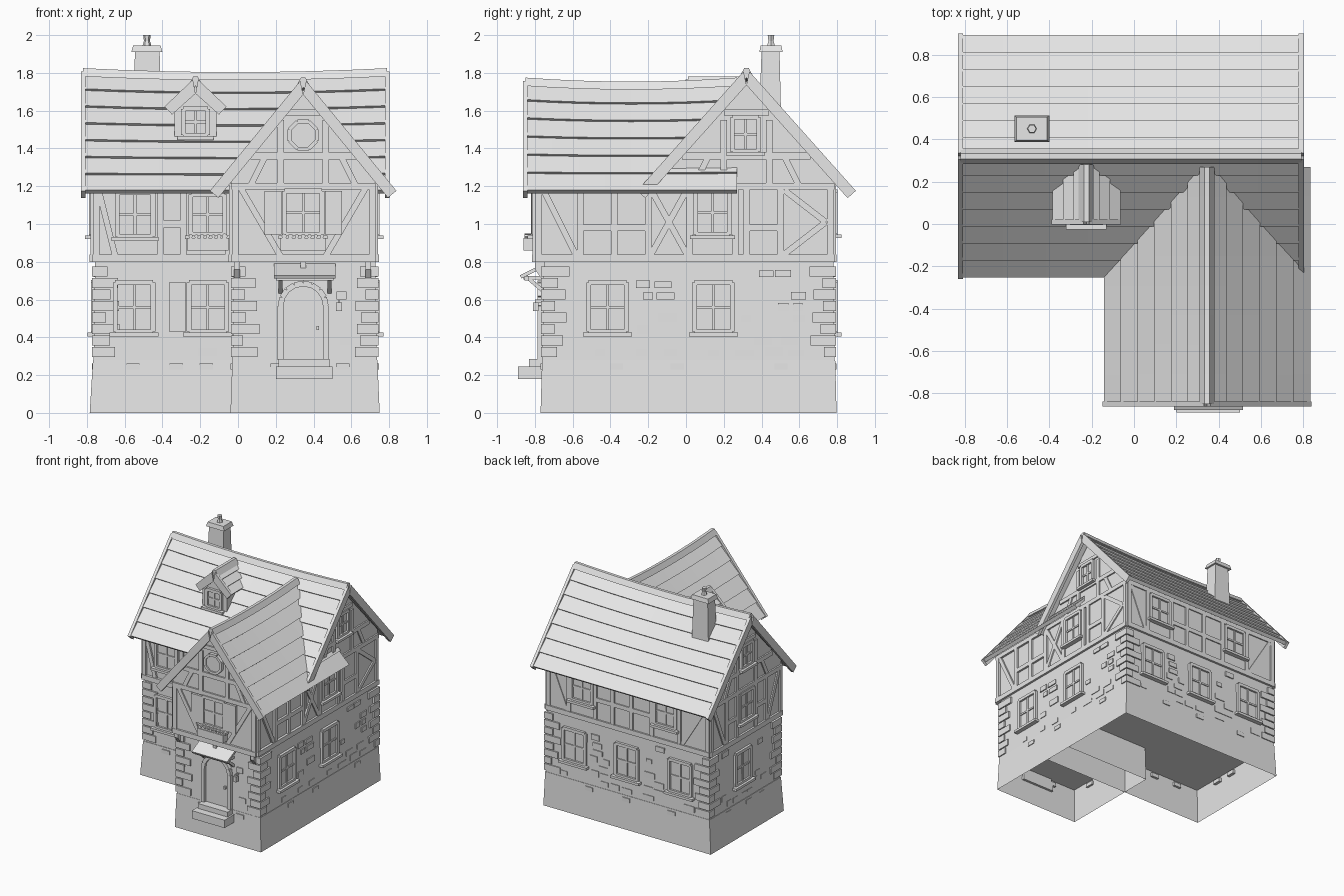
import bpy, bmesh, math, random

if "Cube" in bpy.data.objects:
    bpy.data.objects.remove(bpy.data.objects["Cube"])
random.seed(4)
parts, blocked = {}, {}

# Wall frames: normal axis, plane position, outward sign
RIGHT, LEFT, BACK = ("x", .73, 1), ("x", -.757, -1), ("y", .782, 1)
FRONT, WING, SIDE = ("y", -.14, -1), ("y", -.755, -1), ("x", -.025, -1)
LEFT_UP, FRONT_UP, WING_UP, SIDE_UP = ("x", -.77, -1), ("y", -.15, -1), ("y", -.8, -1), ("x", -.035, -1)
ALONG_X, ALONG_Y = ("x", 0, 1), ("y", 0, 1)
DORMER = ("y", .015, -1)


def place(frame, u, d, z):
    axis, plane, sign = frame
    return (plane + sign * d, u, z) if axis == "x" else (u, plane + sign * d, z)


def loft(name, rings, caps=(True, True)):
    if name not in parts:
        parts[name] = bmesh.new()
    bm = parts[name]
    loops = [[bm.verts.new(p) for p in ring] for ring in rings]
    n = len(loops[0])
    for a, b in zip(loops, loops[1:]):
        for i in range(n):
            j = (i + 1) % n
            bm.faces.new((a[i], a[j], b[j], b[i]))
    if caps[0]:
        bm.faces.new(loops[0][::-1])
    if caps[1]:
        bm.faces.new(loops[-1])


def prism(name, frame, pts, d0, d1):
    loft(name, [[place(frame, u, d, z) for u, z in pts] for d in (d0, d1)])


def block(name, frame, u0, u1, z0, z1, d1, d0=-.01):
    prism(name, frame, [(u0, z0), (u1, z0), (u1, z1), (u0, z1)], d0, d1)


def bar(name, frame, u0, z0, u1, z1, width=.035, d1=.012, d0=-.01):
    length = math.hypot(u1 - u0, z1 - z0)
    a, b = -(z1 - z0) / length * width / 2, (u1 - u0) / length * width / 2
    prism(name, frame, [(u0 + a, z0 + b), (u1 + a, z1 + b), (u1 - a, z1 - b), (u0 - a, z0 - b)], d0, d1)


def tapered(name, low, high, z0, z1, caps):
    ring = lambda r, z: [(r[0], r[2], z), (r[1], r[2], z), (r[1], r[3], z), (r[0], r[3], z)]
    loft(name, [ring(low, z0), ring(high, z1)], caps)


def window(frame, u, z, w=.2, h=.26, shutters="", flowers=False):
    a, b, c, d = u - w / 2, u + w / 2, z - h / 2, z + h / 2
    blocked.setdefault(frame, []).append((a - .04, b + .04, c - .04, d + .03))
    block("window_panes", frame, a, b, c, d, .004)
    for x in (a, b):
        bar("window_frames", frame, x, c, x, d, .025, .02)
    for y in (c, d):
        bar("window_frames", frame, a, y, b, y, .025, .02)
    bar("window_bars", frame, u, c, u, d, .014, .012)
    bar("window_bars", frame, a, z, b, z, .014, .012)
    block("window_sills", frame, a - .03, b + .03, c - .025, c - .005, .04)
    for side in shutters:
        s = a - .06 if side == "L" else b + .06
        block("shutters", frame, s - .045, s + .045, c, d, .018)
        blocked[frame].append((s - .06, s + .06, c, d))
    if flowers:
        block("flower_boxes", frame, a - .02, b + .02, c - .085, c - .02, .06)
        for k in range(7):
            x = a + w * k / 6
            r = random.uniform(.01, .016)
            prism("flowers", frame, [(x + r * math.cos(q), c - .01 + r * math.sin(q)) for q in range(6)], .02, .055)


def stones(frame, u0, u1, count):
    # Scattered facing stones that keep clear of openings
    taken = blocked.setdefault(frame, [])
    for _ in range(count * 4):
        w, h = random.uniform(.05, .1), random.uniform(.03, .05)
        u, z = random.uniform(u0, u1 - w), .3 + .06 * random.randrange(8)
        box = (u, u + w, z, z + h)
        if count and not any(u < t[1] and u + w > t[0] and z < t[3] and z + h > t[2] for t in taken):
            block("wall_stones", frame, *box, .009)
            taken.append(box)
            count -= 1
    for k in range(3):
        u = u0 + (u1 - u0) * (k + .3 + .4 * random.random()) / 3
        block("plinth_stones", frame, u - .04, u + .03, .23, .262, .016)


def roof(name, frame, c, zr, ze, h, d0, d1, rows, sag, steps=8):
    slope = math.hypot(h, zr - ze)
    nu, nz = (zr - ze) / slope, h / slope

    def sweep(part, pts):
        rings = []
        for k in range(steps + 1):
            v = k / steps
            drop = sag * (1 - (2 * v - 1) ** 2)
            rings.append([place(frame, c + u, d0 + (d1 - d0) * v, z - drop * (z - ze) / (zr - ze)) for u, z in pts])
        loft(part, rings)

    for s in (-1, 1):
        point = lambda t, lift: (s * (h * t + lift * nu), zr - (zr - ze) * t + lift * nz)
        for i in range(rows):
            t0, t1 = i / rows, (i + 1) / rows
            sweep(name + "_tiles", [point(t0, .002), point(t1, .016), point(t1, -.014), point(t0, -.014)])
        for end, out in ((d0, -1), (d1, 1)):
            if end == d1 and frame == ALONG_Y:
                continue
            edge = [point(0, .02), point(1.01, .018), point(1.01, -.04), (0, zr - .06)]
            prism(name + "_bargeboards", frame, [(c + u, z) for u, z in edge], end - .012, end + .012)
    sweep(name + "_ridge", [(-.036, zr - .014), (-.012, zr + .03), (.012, zr + .03), (.036, zr - .014)])


def gable_body(name, frame, c, half, z0, z1, top, d0, d1):
    prism(name, frame, [(c - half, z0), (c + half, z0), (c + half, z1), (c, top), (c - half, z1)], d0, d1)


# Hollow plinth and stone ground floor
tapered("plinth", (-.785, .75, -.16, .797), (-.768, .738, -.147, .79), 0, .28, (False, True))
tapered("plinth", (-.04, .75, -.77, .1), (-.03, .738, -.762, .1), 0, .28, (False, True))
tapered("ground_floor", (-.764, .735, -.143, .787), (-.757, .728, -.138, .78), .28, .8, (False, True))
tapered("ground_floor", (-.028, .735, -.76, .1), (-.022, .728, -.752, .1), .28, .8, (False, True))

# Timbered upper floor with gables
gable_body("upper_floor", ALONG_X, .32, .465, .8, 1.25, 1.75, -.77, .73)
gable_body("upper_floor", ALONG_Y, .345, .38, .8, 1.25, 1.71, -.8, .3)

# Roofs
roof("main_roof", ALONG_X, .32, 1.795, 1.17, .56, -.82, .79, 7, .02)
roof("wing_roof", ALONG_Y, .345, 1.745, 1.17, .475, -.85, .27, 6, .02)
gable_body("dormer_wall", ALONG_Y, -.225, .112, 1.44, 1.62, 1.73, .015, .27)
roof("dormer_roof", ALONG_Y, -.225, 1.75, 1.61, .15, .01, .28, 3, 0, 2)
window(DORMER, -.225, 1.54, .13, .14)

# Chimney with cap and pot
tapered("chimney", (-.56, -.405, .385, .505), (-.545, -.415, .4, .495), 1.5, 1.92, (True, True))
tapered("chimney_cap", (-.565, -.4, .388, .512), (-.555, -.41, .395, .505), 1.91, 1.945, (True, True))
loft("chimney_pot", [[(-.482 + r * math.cos(k * math.pi / 3), .45 + r * math.sin(k * math.pi / 3), z)
                      for k in range(6)] for r, z in ((.024, 1.94), (.016, 1.97), (.02, 2))])

# Ground floor windows
window(FRONT, -.55, .56)
window(FRONT, -.16, .56, shutters="L")
for y in (-.415, .145):
    window(RIGHT, y, .56)
window(LEFT, .35, .56)
for x in (.47, -.01, -.5):
    window(BACK, x, .56)

# Upper windows
window(FRONT_UP, -.545, 1.05, .19, .23)
window(FRONT_UP, -.16, 1.05, .18, .21, flowers=True)
window(WING_UP, .345, 1.06, .2, .23, "LR", True)
window(RIGHT, .14, 1.06, .18, .23)
window(LEFT_UP, .32, 1.06, .18, .23)
for x in (.4, -.365):
    window(BACK, x, 1.06, .19, .22)
for wall in (RIGHT, LEFT_UP):
    window(wall, .315, 1.475, .14, .18)

# Horizontal rails around the upper floor
for wall, u0, u1 in ((FRONT_UP, -.77, -.03), (BACK, -.77, .73), (RIGHT, -.8, .785), (LEFT_UP, -.15, .785),
                     (WING_UP, -.035, .73), (SIDE_UP, -.8, -.15)):
    bar("timber_rails", wall, u0, .818, u1, .818, .04, .016)
    bar("timber_rails", wall, u0, 1.2, u1, 1.2, .035)


def posts(wall, low, high, *spots):
    for u in spots:
        bar("timber_posts", wall, u, low, u, high)


def brace(wall, u0, u1, low=.83, high=1.19):
    bar("timber_braces", wall, u0, low, u1, high, .032, .01)


# Posts, mid rails and braces of each wall
posts(FRONT_UP, .83, 1.2, -.75, -.41, -.29, -.05)
bar("timber_rails", FRONT_UP, -.41, 1, -.29, 1)
brace(FRONT_UP, -.65, -.74)
posts(WING_UP, .83, 1.2, -.015, .71)
for s in (-1, 1):
    brace(WING_UP, .345 + s * .12, .345 + s * .33)
posts(RIGHT, .83, 1.2, -.78, -.56, -.38, -.2, .02, .26, .32, .5, .765)
for u0, u1 in ((-.56, -.2), (.32, .5)):
    bar("timber_rails", RIGHT, u0, .98, u1, .98)
brace(RIGHT, -.58, -.76)
brace(RIGHT, -.19, .01)
brace(RIGHT, .01, -.19)
brace(RIGHT, .52, .74, .84, 1.01)
brace(RIGHT, .52, .74, 1.18, 1.01)
posts(LEFT_UP, .83, 1.2, -.13, .06, .2, .44, .58, .765)
for u0, u1 in ((.06, .2), (.44, .58)):
    bar("timber_rails", LEFT_UP, u0, 1, u1, 1)
brace(LEFT_UP, .04, -.11)
brace(LEFT_UP, .6, .75)
posts(BACK, .83, 1.2, -.75, -.49, -.24, -.05, .12, .28, .52, .71)
bar("timber_rails", BACK, -.24, 1, .28, 1)
brace(BACK, -.51, -.73)
brace(BACK, .54, .69)
posts(SIDE_UP, .83, 1.2, -.78, -.48, -.2)
brace(SIDE_UP, -.5, -.76)

# Gable triangles
for wall, c, half in ((RIGHT, .32, .34), (LEFT_UP, .32, .34), (WING_UP, .345, .28)):
    bar("timber_rails", wall, c - half, 1.36, c + half, 1.36)
    posts(wall, 1.2, 1.55, c - .12, c + .12)
    for s in (-1, 1):
        brace(wall, c + s * .28, c + s * .2, 1.2, 1.36)
    bar("timber_rails", wall, c - .12, 1.59, c + .12, 1.59, .03)

# Corner quoins, long and short in turn
for x, y, sx, sy in ((-.76, -.14, 1, 1), (-.76, .783, 1, -1), (.732, .783, -1, -1), (.732, -.756, -1, 1), (-.025, -.756, 1, 1)):
    for k in range(8):
        a, b = ((.11, .06), (.06, .11))[k % 2]
        a, b = a + random.uniform(-.01, .03), b + random.uniform(-.01, .03)
        xs, ys = sorted((x - sx * .012, x + sx * a)), sorted((y - sy * .012, y + sy * b))
        z = .295 + k * .061
        tapered("quoins", xs + ys, xs + ys, z, z + .053, (True, True))

# Round-headed door, frame and knob
arc = [(.345 + .12 * math.cos(k * math.pi / 8), .565 + .12 * math.sin(k * math.pi / 8)) for k in range(9)]
outline = [(.465, .28)] + arc + [(.225, .28)]
prism("door", WING, outline, -.01, .008)
for p, q in zip(outline, outline[1:]):
    bar("door_frame", WING, *p, *q, .03, .03)
block("door_knob", WING, .415, .43, .44, .46, .03)
blocked[WING] = [(.17, .52, .2, .8)]

# Steps, canopy with struts, corbels and lantern
block("steps", WING, .2, .5, .18, .245, .135)
block("steps", WING, .215, .485, .245, .285, .075)
bar("canopy", ALONG_X, -.875, .72, -.745, .785, .018, .515, .19)
for x in (.215, .475):
    bar("canopy_struts", ALONG_X, -.85, .725, -.75, .64, .02, x + .02, x)
    bar("canopy_struts", ALONG_X, -.86, .715, -.75, .715, .02, x + .02, x)
block("canopy_beam", WING, .2, .505, .7, .722, .1, .08)
for x in (-.005, .345, .69):
    prism("corbels", ALONG_X, [(-.74, .71), (-.765, .71), (-.8, .76), (-.8, .81), (-.74, .81)], x - .015, x + .015)
block("lantern", WING, .52, .55, .54, .585, .055, .025)
block("lantern_bracket", WING, .53, .54, .585, .6, .045)

# Octagonal gable window
ring = [(.345 + .078 * math.cos((k + .5) * math.pi / 4), 1.47 + .078 * math.sin((k + .5) * math.pi / 4)) for k in range(8)]
prism("round_window_pane", WING_UP, ring, -.01, .014)
for k in range(8):
    bar("round_window_frame", WING_UP, *ring[k - 1], *ring[k], .02, .025)

# Scattered stones
for wall, u0, u1, count in ((FRONT, -.64, -.05, 7), (WING, .1, .62, 6), (RIGHT, -.63, .65, 22),
                            (BACK, -.64, .6, 20), (LEFT, -.02, .66, 10), (SIDE, -.62, -.16, 7)):
    stones(wall, u0, u1, count)

# One plain material for the whole house
grey = bpy.data.materials.new("plain_grey")
grey.use_nodes = True
grey.diffuse_color = (.8, .8, .8, 1)
grey.node_tree.nodes["Principled BSDF"].inputs["Base Color"].default_value = (.8, .8, .8, 1)
for name, bm in parts.items():
    bmesh.ops.recalc_face_normals(bm, faces=bm.faces)
    mesh = bpy.data.meshes.new(name)
    bm.to_mesh(mesh)
    bm.free()
    mesh.materials.append(grey)
    bpy.context.collection.objects.link(bpy.data.objects.new(name, mesh))
